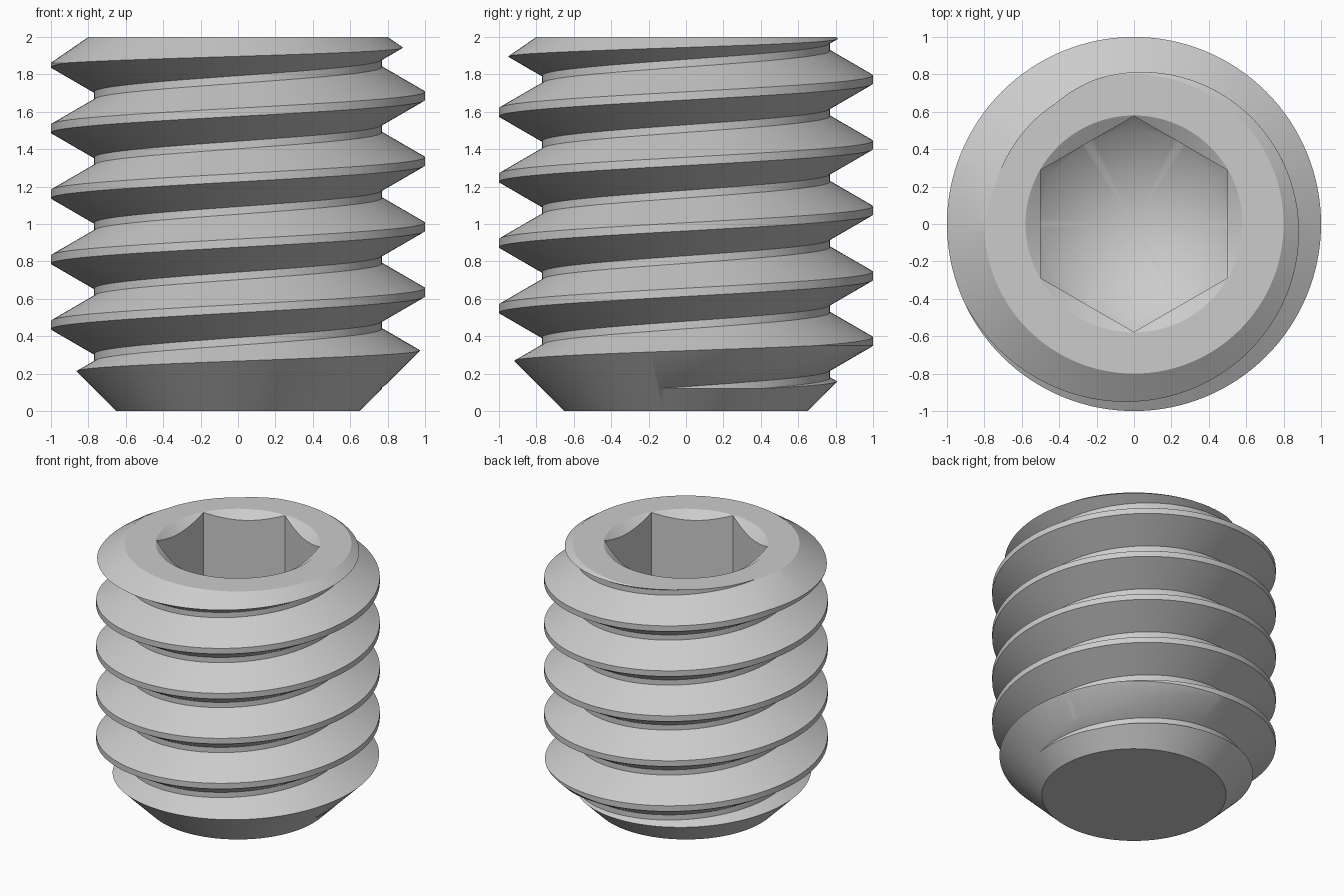
import bpy, bmesh
from math import sin, cos, pi, radians

if "Cube" in bpy.data.objects:
    bpy.data.objects.remove(bpy.data.objects["Cube"], do_unlink=True)

SEGMENTS = 128
PITCH = 0.35
CREST, ROOT = 1.0, 0.77
CREST_MID = 0.285      # height of the crest at the +x side
CREST_HALF = 0.022
FLANK = (CREST - ROOT) * 0.577

steel = bpy.data.materials.new("grey steel")
steel.use_nodes = True
steel.diffuse_color = (0.6, 0.6, 0.6, 1)
steel.node_tree.nodes["Principled BSDF"].inputs["Base Color"].default_value = (0.6, 0.6, 0.6, 1)


def finish(name, bm):
    bmesh.ops.recalc_face_normals(bm, faces=bm.faces)
    mesh = bpy.data.meshes.new(name)
    bm.to_mesh(mesh)
    bm.free()
    mesh.materials.append(steel)
    obj = bpy.data.objects.new(name, mesh)
    bpy.context.collection.objects.link(obj)
    return obj


def lathe(name, profile, steps=SEGMENTS):
    """Closed solid turned around z from (radius, height) points."""
    bm = bmesh.new()
    verts = [bm.verts.new((0, r, z)) for r, z in profile]
    edges = [bm.edges.new(pair) for pair in zip(verts, verts[1:])]
    bmesh.ops.spin(bm, geom=verts + edges, cent=(0, 0, 0), axis=(0, 0, 1),
                   angle=2 * pi, steps=steps)
    bmesh.ops.remove_doubles(bm, verts=bm.verts, dist=0.0001)
    return finish(name, bm)


def combine(target, tool, operation):
    """Apply a boolean and discard the tool."""
    mod = target.modifiers.new(operation, 'BOOLEAN')
    mod.operation = operation
    mod.solver = 'EXACT'
    mod.object = tool
    bpy.context.view_layer.objects.active = target
    bpy.ops.object.modifier_apply(modifier=mod.name)
    bpy.data.objects.remove(tool, do_unlink=True)


def threaded_rod(name):
    """Helical thread, longer than needed, closed at both ends."""
    tooth = [(CREST, -CREST_HALF), (CREST, CREST_HALF),
             (ROOT, CREST_HALF + FLANK), (ROOT, PITCH - CREST_HALF - FLANK)]
    rows = [(r, CREST_MID + z + PITCH * k) for k in range(-3, 8) for r, z in tooth]
    bm = bmesh.new()
    columns = []
    for j in range(SEGMENTS):
        turn = j / SEGMENTS
        a = 2 * pi * turn
        columns.append([bm.verts.new((r * cos(a), r * sin(a), z + PITCH * turn))
                        for r, z in rows])
    # the last column meets the first one a full pitch higher
    columns.append(columns[0][len(tooth):])
    for left, right in zip(columns, columns[1:]):
        for i in range(min(len(left), len(right)) - 1):
            bm.faces.new((left[i], right[i], right[i + 1], left[i + 1]))
    # fans close the two open ends
    low, high = bm.verts.new((0, 0, -1)), bm.verts.new((0, 0, 3.2))
    for e in [e for e in bm.edges if e.is_boundary]:
        a, b = e.verts
        bm.faces.new((a, b, low if a.co.z + b.co.z < 2 else high))
    return finish(name, bm)


# Thread trimmed to length, with a chamfered top and a tapered tip
screw = threaded_rod("threaded_screw_body")
blank = lathe("blank", [(0, 0), (0.65, 0), (1.05, 0.4), (1.05, 1.8275), (0.8, 2), (0, 2)])
combine(screw, blank, 'INTERSECT')

# Hexagonal socket with a drilled conical floor
socket = lathe("socket", [(0, 0.5), (0.577, 0.5), (0.577, 2.2), (0, 2.2)], 6)
drill = lathe("drill", [(0, 0.91), (0.5, 1.2), (0.7, 1.4), (0.7, 2.4), (0, 2.4)])
combine(socket, drill, 'INTERSECT')
combine(screw, socket, 'DIFFERENCE')

# Countersink around the socket mouth
countersink = lathe("countersink", [(0, 1.9), (0.425, 1.9), (0.735, 2.1), (0, 2.1)])
combine(screw, countersink, 'DIFFERENCE')

bpy.ops.object.select_all(action='DESELECT')
screw.select_set(True)
bpy.context.view_layer.objects.active = screw
bpy.ops.object.shade_smooth_by_angle(angle=radians(20))
